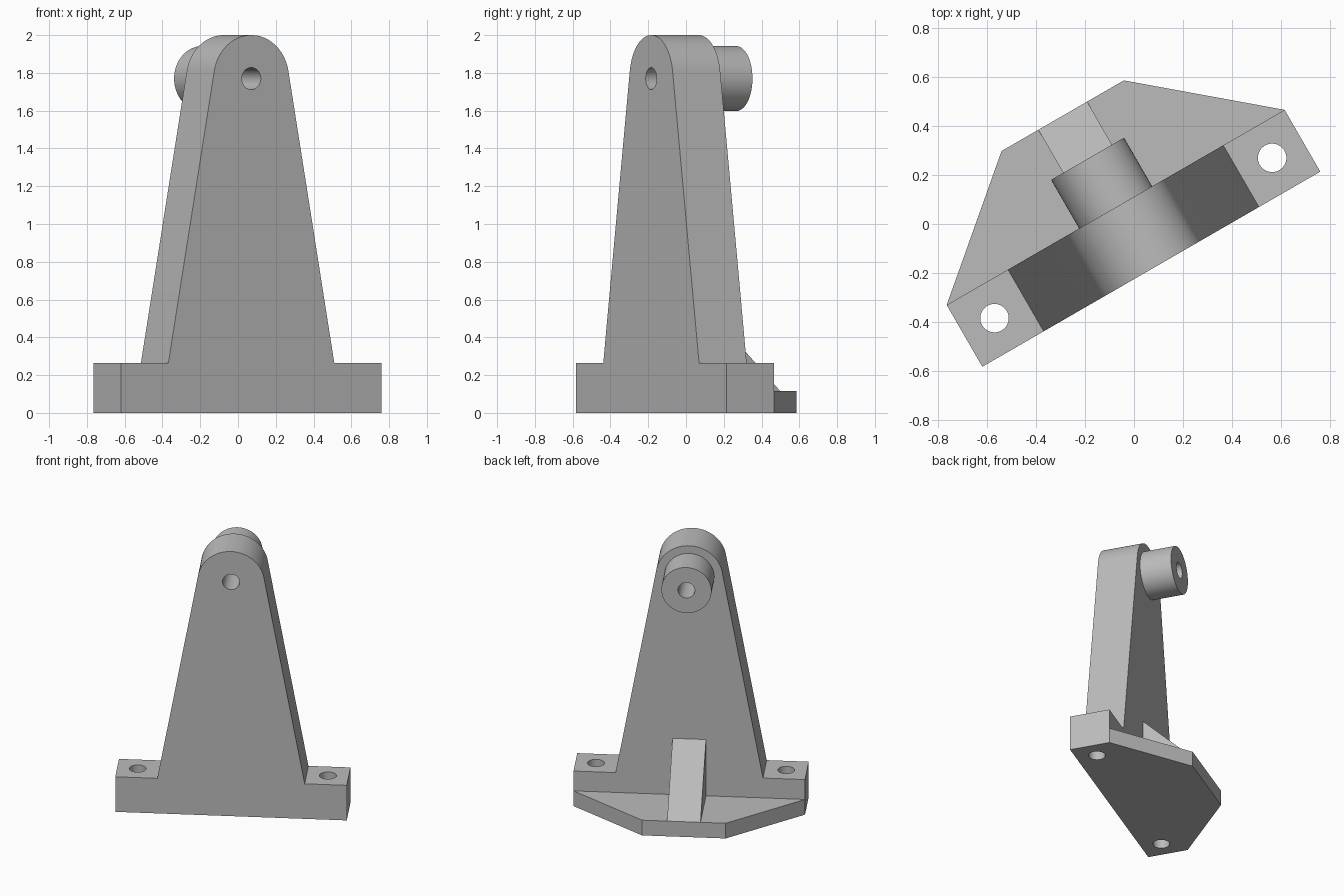
import bpy, bmesh
from math import sin, cos, pi, radians, atan2, acos, hypot
from mathutils import Matrix, Vector

if "Cube" in bpy.data.objects:
    bpy.data.objects.remove(bpy.data.objects["Cube"])

# Whole bracket is turned about the vertical axis
TURN = Matrix.Rotation(radians(30), 4, "Z")
PLACE = TURN @ Matrix.Translation((-0.031, 0, 0))

grey = bpy.data.materials.new("plain grey")
grey.use_nodes = True
COLOUR = (0.5, 0.5, 0.5, 1)
grey.diffuse_color = COLOUR
grey.node_tree.nodes["Principled BSDF"].inputs["Base Color"].default_value = COLOUR

# Main sizes
FRONT, BACK, REAR = -0.195, 0.096, 0.528
BASE_HALF, BASE_TOP, FOOT_TOP = 0.796, 0.265, 0.115
UP_HALF, HEAD_R, BORE_Z, HOLE_R = 0.507, 0.23, 1.77, 0.058


def prism(name, points, sweep):
    """Extrude a planar outline along a vector."""
    bm = bmesh.new()
    face = bm.faces.new([bm.verts.new(p) for p in points])
    new = bmesh.ops.extrude_face_region(bm, geom=[face])["geom"]
    bmesh.ops.translate(bm, vec=Vector(sweep),
                        verts=[g for g in new if isinstance(g, bmesh.types.BMVert)])
    bmesh.ops.recalc_face_normals(bm, faces=bm.faces)
    mesh = bpy.data.meshes.new(name)
    bm.to_mesh(mesh)
    bm.free()
    mesh.materials.append(grey)
    obj = bpy.data.objects.new(name, mesh)
    bpy.context.collection.objects.link(obj)
    obj.matrix_world = PLACE
    return obj


def circle(radius, n=64):
    return [(radius * cos(2 * pi * i / n), radius * sin(2 * pi * i / n)) for i in range(n)]


def activate(obj):
    bpy.ops.object.select_all(action="DESELECT")
    obj.select_set(True)
    bpy.context.view_layer.objects.active = obj


def drill(obj, cutters):
    activate(obj)
    for cutter in cutters:
        mod = obj.modifiers.new("hole", "BOOLEAN")
        mod.operation, mod.solver, mod.object = "DIFFERENCE", "EXACT", cutter
        bpy.ops.object.modifier_apply(modifier=mod.name)


# Base block with tapered upright and round head tangent to the sides
rise = BORE_Z - BASE_TOP
tilt = atan2(rise, -UP_HALF) - acos(HEAD_R / hypot(UP_HALF, rise))
start = atan2(-rise, UP_HALF) + acos(HEAD_R / hypot(UP_HALF, rise))
STEPS = 48
arc = [start + (pi - 2 * start) * i / STEPS for i in range(STEPS + 1)]
outline = [(-BASE_HALF, 0), (BASE_HALF, 0), (BASE_HALF, BASE_TOP), (UP_HALF, BASE_TOP)]
outline += [(HEAD_R * cos(a), BORE_Z + HEAD_R * sin(a)) for a in arc]
outline += [(-UP_HALF, BASE_TOP), (-BASE_HALF, BASE_TOP)]
upright = prism("upright", [(x, FRONT, z) for x, z in outline], (0, BACK - FRONT, 0))

# Boss behind the head
boss = prism("boss", [(x, BACK, BORE_Z + z) for x, z in circle(0.172)], (0, 0.325 - BACK, 0))

# Tapered foot plate at the back
foot = [(-BASE_HALF, BACK), (BASE_HALF, BACK), (0.288, REAR), (-0.288, REAR)]
prism("foot_plate", [(x, y, 0) for x, y in foot], (0, 0, FOOT_TOP))

# Sloping stiffening rib
rib = [(BACK, FOOT_TOP), (REAR, FOOT_TOP), (BACK, 0.54)]
prism("rib", [(-0.115, y, z) for y, z in rib], (0.23, 0, 0))

# Bore and bolt holes
bore = prism("bore_cutter", [(x, -0.5, BORE_Z + z) for x, z in circle(HOLE_R)], (0, 1, 0))
bolts = [prism("bolt_cutter", [(side * 0.654 + x, -0.048 + y, -0.1) for x, y in circle(HOLE_R)],
               (0, 0, 0.6)) for side in (-1, 1)]
bpy.context.view_layer.update()
drill(upright, [bore] + bolts)
drill(boss, [bore])
for cutter in [bore] + bolts:
    bpy.data.objects.remove(cutter)

# Smooth the round surfaces
for obj in (upright, boss):
    activate(obj)
    bpy.ops.object.shade_smooth_by_angle(angle=radians(30))
